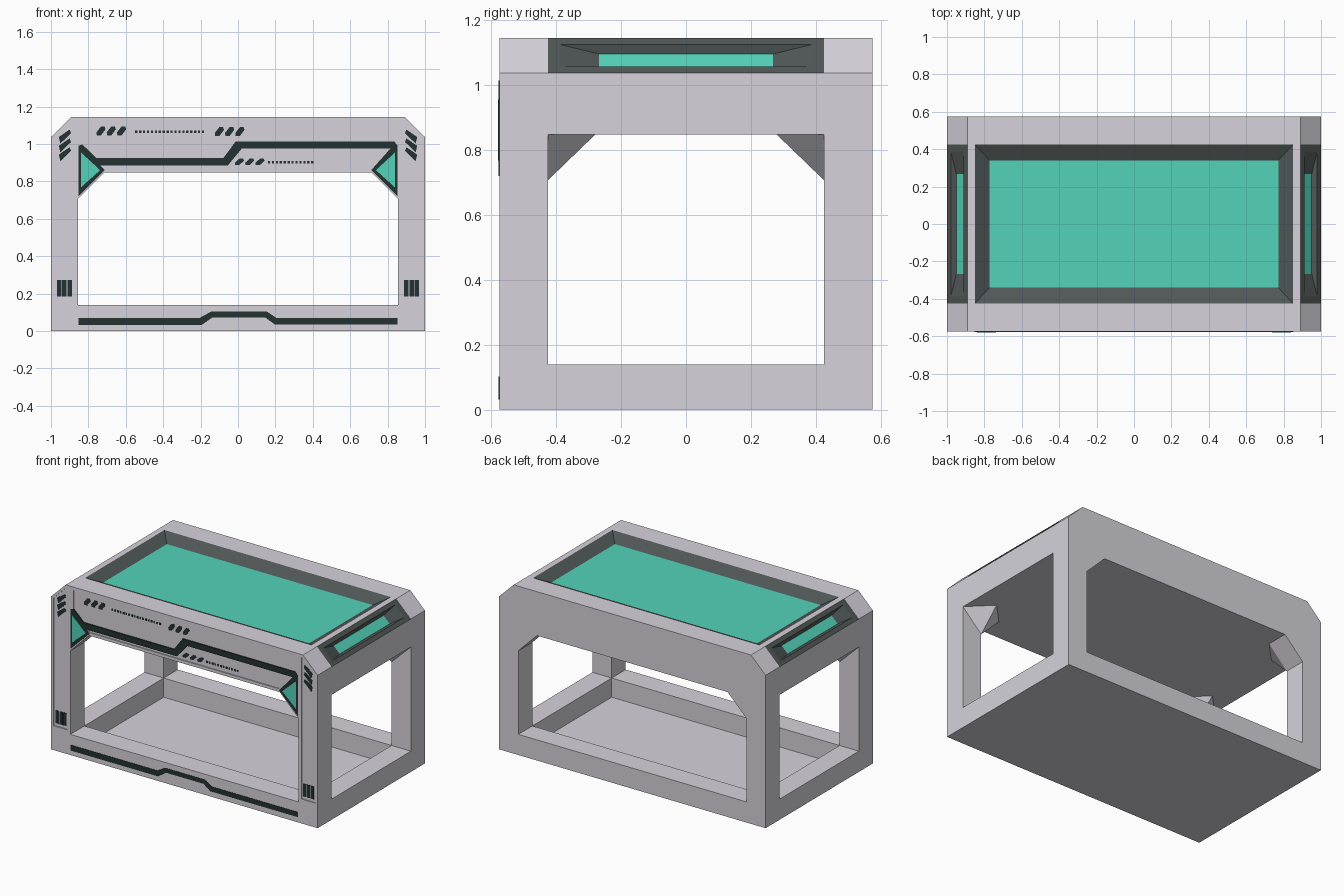
import bpy, bmesh, math
from mathutils import Vector

if "Cube" in bpy.data.objects:
    bpy.data.objects.remove(bpy.data.objects["Cube"])


def mat(name, rgb):
    m = bpy.data.materials.new(name)
    m.diffuse_color = (*rgb, 1)
    m.use_nodes = True
    m.node_tree.nodes["Principled BSDF"].inputs["Base Color"].default_value = m.diffuse_color
    return m


GREY = mat("light grey shell", (0.67, 0.655, 0.71))
DARK = mat("dark recess", (0.08, 0.095, 0.093))
BLACK = mat("dark trim", (0.017, 0.031, 0.031))
GREEN = mat("green panel", (0.088, 0.65, 0.49))


def finish(name, bm, mats):
    me = bpy.data.meshes.new(name)
    bm.normal_update()
    bm.to_mesh(me)
    bm.free()
    for m in mats:
        me.materials.append(m)
    ob = bpy.data.objects.new(name, me)
    bpy.context.collection.objects.link(ob)
    return ob


def plate(name, loops, y0, y1, m):
    """Filled x/z outlines (inner loops become holes), solid between y0 and y1."""
    cu = bpy.data.curves.new(name + "_outline", 'CURVE')
    cu.dimensions = '2D'
    cu.fill_mode = 'BOTH'
    cu.extrude = abs(y1 - y0) / 2
    for pts in loops:
        s = cu.splines.new('POLY')
        s.points.add(len(pts) - 1)
        for p, (x, z) in zip(s.points, pts):
            p.co = (x, z, 0, 1)
        s.use_cyclic_u = True
        s.use_smooth = False
    tmp = bpy.data.objects.new(name + "_outline", cu)
    bpy.context.collection.objects.link(tmp)
    bpy.context.view_layer.update()
    me = bpy.data.meshes.new_from_object(tmp.evaluated_get(bpy.context.evaluated_depsgraph_get()))
    bm = bmesh.new()
    bm.from_mesh(me)
    bpy.data.objects.remove(tmp)
    bpy.data.meshes.remove(me)
    bmesh.ops.remove_doubles(bm, verts=bm.verts, dist=1e-5)
    for v in bm.verts:
        x, z, d = v.co
        v.co = (x, (y0 + y1) / 2 - d, z)
    for f in bm.faces:
        f.smooth = False
        f.material_index = 0
    bmesh.ops.recalc_face_normals(bm, faces=bm.faces)
    return finish(name, bm, [m])


def box(name, lo, hi, m):
    bm = bmesh.new()
    bmesh.ops.create_cube(bm, size=1)
    for v in bm.verts:
        v.co = [a if c < 0 else b for a, b, c in zip(lo, hi, v.co)]
    return finish(name, bm, [m])


def mirror(pts):
    return [(-x, z) for x, z in pts]


def sink(bm, face, half_y, half_t, depth):
    """Inset a quad to the given half sizes and push it in; returns the ring."""
    c, n = face.calc_center_median(), face.normal.copy()
    yax = Vector((0, 1, 0))
    tax = n.cross(yax)
    ring = bmesh.ops.inset_individual(bm, faces=[face], thickness=0.005)["faces"]
    for v in face.verts:
        d = v.co - c
        v.co = (c - n * depth + yax * math.copysign(half_y, d.dot(yax))
                + tax * math.copysign(half_t, d.dot(tax)))
    bm.normal_update()
    return ring


# End frames: chamfered outline with a clipped opening
OX, IY, OY, ZB, ZT = 0.855, 0.425, 0.575, 0.14, 0.847
half = [(1, 0), (1, 1.037), (0.89, 1.145)]
outline = half + mirror(half)[::-1]
oh = [(OX, ZB), (OX, 0.707), (0.715, ZT)]
opening = oh + mirror(oh)[::-1]
FACE = -OY + 0.006
plate("front_frame", [outline, opening], FACE, -IY, GREY)
plate("back_frame", [outline, opening], IY, OY, GREY)

# Thin front skin with shallow panels cut out of it
side_panel = [(0.878, 0.165), (0.983, 0.165), (0.983, 1.03), (0.888, 1.125), (0.878, 1.125)]
ph = [(0.71, 0.868), (0.833, 0.995), (0.833, 1.123)]
top_panel = ph + mirror(ph)[::-1]
plate("front_skin", [outline, opening, side_panel, mirror(side_panel), top_panel],
      -OY, FACE, GREY)

# Canopy between the frames, with sunken top and shoulder panels
bm = bmesh.new()
sec = [(1, ZT), (1, 1.037), (0.89, 1.145), (0.85, 1.145)]
sec = sec + mirror(sec)[::-1]
a = [bm.verts.new((x, -IY, z)) for x, z in sec]
b = [bm.verts.new((x, IY, z)) for x, z in sec]
faces = [bm.faces.new((a[i], a[(i + 1) % 8], b[(i + 1) % 8], b[i])) for i in range(8)]
bm.faces.new(a[::-1])
bm.faces.new(b)
bmesh.ops.recalc_face_normals(bm, faces=bm.faces)
bm.normal_update()
for f in sink(bm, faces[3], 0.34, 0.772, 0.042):
    f.material_index = 1
faces[3].material_index = 2
for i in (1, 5):
    rings = sink(bm, faces[i], 0.387, 0.048, 0.0) + sink(bm, faces[i], 0.268, 0.032, 0.025)
    for f in rings:
        f.material_index = 1
    faces[i].material_index = 2
finish("canopy", bm, [GREY, DARK, GREEN])

# Floor and side sills
box("floor", (-OX, -IY, 0), (OX, IY, 0.01), GREY)
for s, side in ((1, "right"), (-1, "left")):
    x0, x1 = sorted((s * OX, s))
    box(side + "_sill", (x0, -IY, 0), (x1, IY, ZB), GREY)
    # Pointed corner braces under the canopy
    for t, end in ((1, "back"), (-1, "front")):
        bm = bmesh.new()
        for x, y, z in ((1, IY, ZT), (OX, 0.28, ZT), (0.715, IY, ZT), (OX, IY, 0.707)):
            bm.verts.new((s * x, t * y, z))
        bmesh.ops.convex_hull(bm, input=bm.verts)
        bmesh.ops.recalc_face_normals(bm, faces=bm.faces)
        finish(f"{end}_{side}_brace", bm, [GREY])

# Dark stepped band with corner triangles, and green corner lights
band = [(-.854, .99), (-.832, .997), (-.757, .925), (-.078, .925), (-.012, 1.014), (.835, 1.014),
        (.854, .99), (.854, .72), (.712, .86), (.815, .975), (.02, .975), (-.055, .884),
        (-.735, .884), (-.712, .86), (-.854, .72)]
plate("upper_band", [band], -OY - 0.002, FACE, BLACK)
tri = [(0.84, 0.955), (0.737, 0.86), (0.84, 0.767)]
plate("corner_lights", [tri, mirror(tri)], -OY - 0.004, -OY - 0.001, GREEN)

# Lower band with a raised middle
low = [(-.853, .07), (-.205, .07), (-.145, .103), (.155, .103), (.205, .07), (.853, .07),
       (.853, .036), (.195, .036), (.145, .073), (-.135, .073), (-.195, .032), (-.853, .032)]
plate("lower_band", [low], -OY - 0.002, -OY + 0.001, BLACK)


# Small slanted dashes, tick rows and post stripes
def dashes(x, z, h):
    return [[(x + i * 0.055, z), (x + i * 0.055 + 0.022, z), (x + i * 0.055 + 0.047, z + h * 0.7),
             (x + i * 0.055 + 0.042, z + h), (x + i * 0.055 + 0.022, z + h),
             (x + i * 0.055 - 0.002, z + h * 0.35)] for i in range(3)]


def ticks(x, z, n):
    return [[(x + i * 0.021, z), (x + i * 0.021 + 0.012, z),
             (x + i * 0.021 + 0.012, z + 0.014), (x + i * 0.021, z + 0.014)] for i in range(n)]


marks = dashes(-0.755, 1.045, 0.048) + dashes(-0.122, 1.042, 0.048) + dashes(-0.015, 0.887, 0.034)
marks += ticks(-0.55, 1.059, 18) + ticks(0.16, 0.895, 12)
for k in range(3):
    z = 0.908 + k * 0.047
    bolt = [(0.95, z), (0.958, z + 0.035), (0.9, z + 0.075), (0.893, z + 0.055)]
    marks += [bolt, mirror(bolt)]
for k in range(3):
    x = 0.888 + k * 0.028
    bar = [(x, 0.185), (x + 0.024, 0.185), (x + 0.024, 0.272), (x, 0.272)]
    marks += [bar, mirror(bar)]
plate("front_marks", marks, FACE - 0.002, FACE + 0.001, BLACK)
